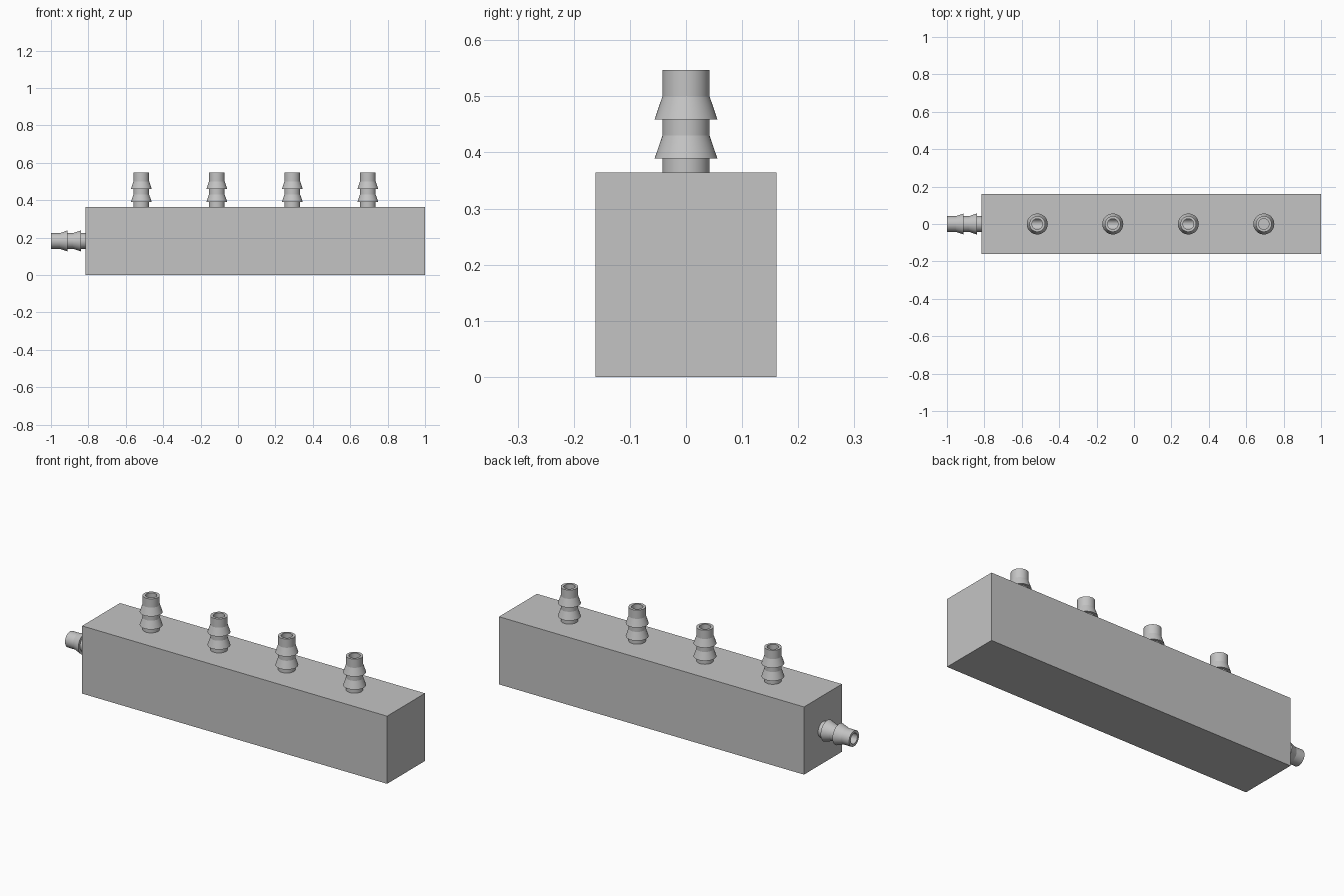
import bpy, bmesh, math
from mathutils import Matrix, Vector

if "Cube" in bpy.data.objects:
    bpy.data.objects.remove(bpy.data.objects["Cube"])

# One grey material
GREY = (0.55, 0.55, 0.55, 1)
grey = bpy.data.materials.new("light_grey")
grey.use_nodes = True
grey.diffuse_color = GREY
grey.node_tree.nodes["Principled BSDF"].inputs["Base Color"].default_value = GREY

LEFT, HEIGHT, HALF_DEPTH = -0.815, 0.364, 0.161
MID = HEIGHT / 2
BORE = 0.028
LENGTH = 0.183
SIDES = 48
PORTS = [-0.517 + 0.4037 * i for i in range(4)]
SIDEWAYS = Matrix.Rotation(-math.pi / 2, 4, 'Y')


def make_object(name, bm):
    bmesh.ops.recalc_face_normals(bm, faces=bm.faces)
    mesh = bpy.data.meshes.new(name)
    bm.to_mesh(mesh)
    bm.free()
    mesh.materials.append(grey)
    obj = bpy.data.objects.new(name, mesh)
    bpy.context.collection.objects.link(obj)
    return obj


def smooth(obj):
    bpy.ops.object.select_all(action='DESELECT')
    obj.select_set(True)
    bpy.context.view_layer.objects.active = obj
    bpy.ops.object.shade_smooth_by_angle(angle=math.radians(15))


# Hollow barbed fitting: closed (radius, height) section spun about its axis
SECTION = [(BORE, 0), (0.042, 0), (0.042, 0.025), (0.056, 0.025), (0.042, 0.066),
           (0.042, 0.095), (0.056, 0.095), (0.042, 0.136), (0.042, LENGTH), (BORE, LENGTH)]


def fitting(name, matrix):
    bm = bmesh.new()
    verts = [bm.verts.new((r, 0, z)) for r, z in SECTION]
    edges = [bm.edges.new((v, verts[i - 1])) for i, v in enumerate(verts)]
    bmesh.ops.spin(bm, geom=verts + edges, cent=(0, 0, 0), axis=(0, 0, 1),
                   angle=math.tau, steps=SIDES, use_merge=True)
    bmesh.ops.remove_doubles(bm, verts=bm.verts, dist=0.0001)
    bm.transform(matrix)
    smooth(make_object(name, bm))


def rod(name, start, end):
    start, end = Vector(start), Vector(end)
    turn = (end - start).to_track_quat('Z', 'Y').to_matrix().to_4x4()
    bm = bmesh.new()
    bmesh.ops.create_cone(bm, cap_ends=True, segments=SIDES, radius1=BORE, radius2=BORE,
                          depth=(end - start).length,
                          matrix=Matrix.Translation((start + end) / 2) @ turn)
    return make_object(name, bm)


# Manifold block
bm = bmesh.new()
bmesh.ops.create_cube(bm, size=1, matrix=Matrix.Translation(((LEFT + 1) / 2, 0, MID))
                      @ Matrix.Diagonal((1 - LEFT, HALF_DEPTH * 2, HEIGHT, 1)))
block = make_object("manifold_block", bm)

# Inner channel and outlet bores
cutters = [rod("channel_cutter", (LEFT - 0.1, 0, MID), (PORTS[-1] + 0.1, 0, MID))]
cutters += [rod("bore_cutter", (x, 0, MID), (x, 0, HEIGHT + 0.1)) for x in PORTS]
for cutter in cutters:
    cutter.hide_render = True
    cut = block.modifiers.new("bore", 'BOOLEAN')
    cut.operation = 'DIFFERENCE'
    cut.solver = 'EXACT'
    cut.object = cutter
    bpy.ops.object.select_all(action='DESELECT')
    bpy.context.view_layer.objects.active = block
    block.select_set(True)
    bpy.ops.object.modifier_apply(modifier=cut.name)
    bpy.data.objects.remove(cutter)
smooth(block)

# Four outlets on top and one inlet on the right end
for i, x in enumerate(PORTS):
    fitting(f"outlet_fitting_{i + 1}", Matrix.Translation((x, 0, HEIGHT)))
fitting("inlet_fitting", Matrix.Translation((LEFT, 0, MID)) @ SIDEWAYS
        @ Matrix.Diagonal((1, 1, (LEFT + 1) / LENGTH, 1)))
